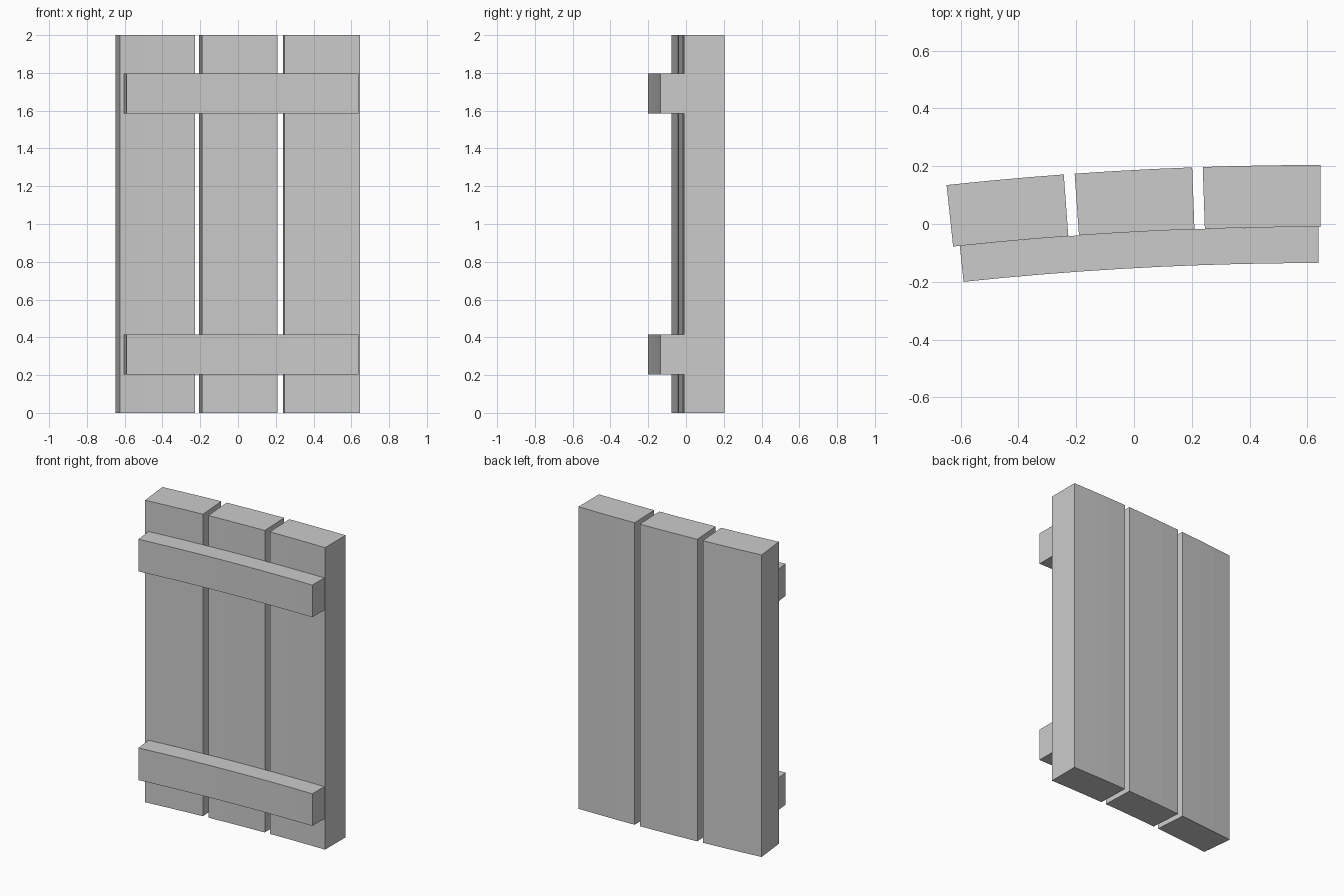
import bpy, bmesh, math

if "Cube" in bpy.data.objects:
    bpy.data.objects.remove(bpy.data.objects["Cube"])

R = 11.9             # bend radius of the panel
X0, Y0 = 0.645, -0.01  # tangent point of the bend at the right end

wood = bpy.data.materials.new("plain_grey")
wood.diffuse_color = (0.6, 0.6, 0.6, 1)
wood.use_nodes = True
wood.node_tree.nodes["Principled BSDF"].inputs["Base Color"].default_value = wood.diffuse_color


def bent(s, d, z):
    """Arc length s and outward depth d mapped onto the bend."""
    t = s / R
    return (X0 + (R + d) * math.sin(t), Y0 - R + (R + d) * math.cos(t), z)


def bent_board(name, s0, s1, d0, d1, z0, z1, steps):
    bm = bmesh.new()
    rings = []
    for i in range(steps + 1):
        s = s0 + (s1 - s0) * i / steps
        rings.append([bm.verts.new(bent(s, d, z))
                      for d, z in ((d0, z0), (d1, z0), (d1, z1), (d0, z1))])
    for a, b in zip(rings, rings[1:]):
        for k in range(4):
            n = (k + 1) % 4
            bm.faces.new((a[k], a[n], b[n], b[k]))
    bm.faces.new(rings[0])
    bm.faces.new(rings[-1][::-1])
    bmesh.ops.recalc_face_normals(bm, faces=bm.faces[:])
    me = bpy.data.meshes.new(name)
    bm.to_mesh(me)
    bm.free()
    me.materials.append(wood)
    ob = bpy.data.objects.new(name, me)
    bpy.context.collection.objects.link(ob)


# Three upright planks
for i, s in enumerate((-1.273, -0.836, -0.4)):
    bent_board(f"plank_{i + 1}", s, s + 0.4, 0, 0.214, 0, 2, 3)

# Two cross battens on the front
for name, z in (("lower_batten", 0.203), ("upper_batten", 1.585)):
    bent_board(name, -1.25, -0.006, -0.125, 0, z, z + 0.213, 9)
